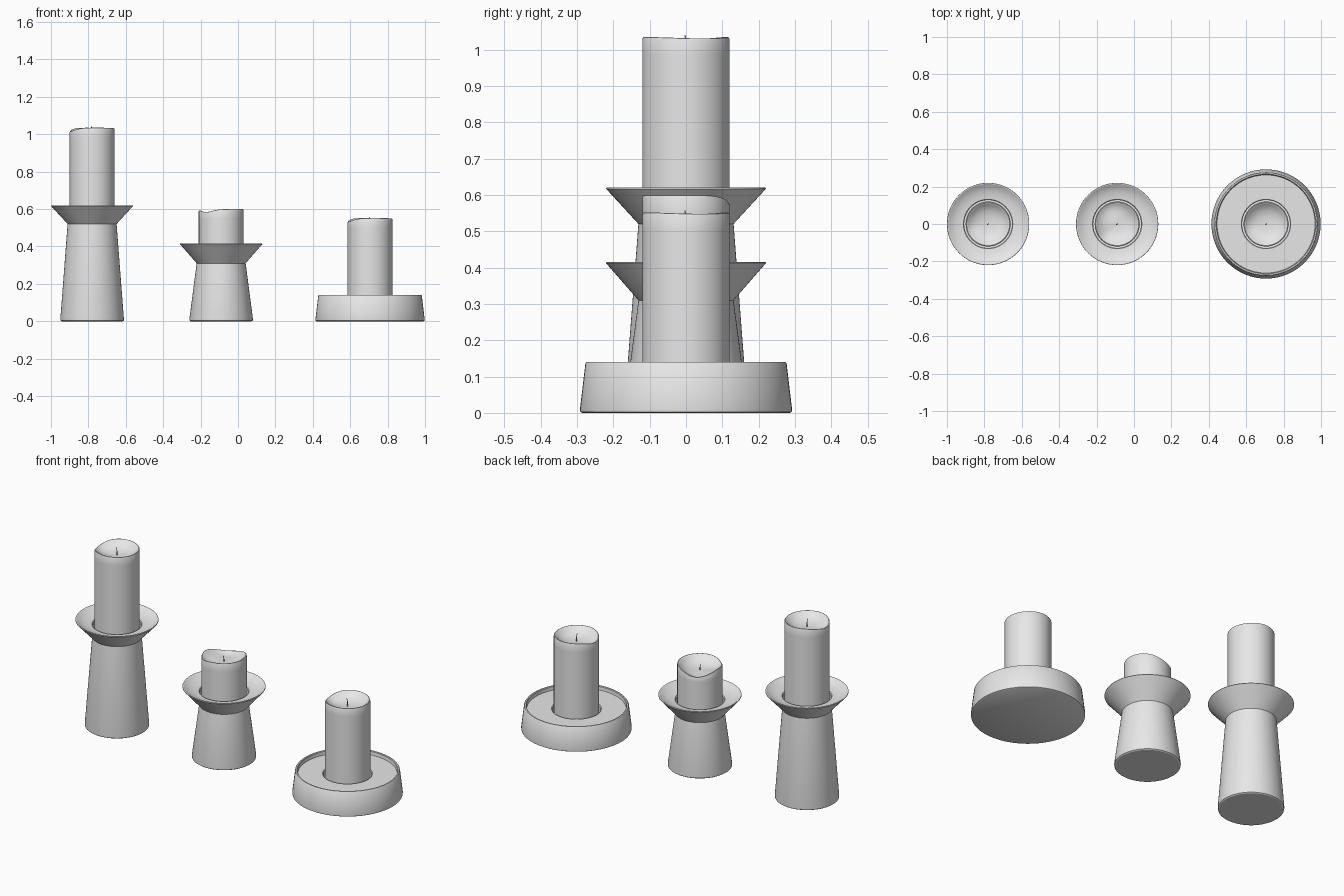
import bpy, bmesh, math
from mathutils import Vector

cube = bpy.data.objects.get("Cube")
if cube:
    bpy.data.objects.remove(cube, do_unlink=True)

SEGMENTS = 64

grey = bpy.data.materials.new("plain grey")
grey.use_nodes = True
COLOUR = (0.8, 0.8, 0.8, 1)
grey.diffuse_color = COLOUR
grey.node_tree.nodes["Principled BSDF"].inputs["Base Color"].default_value = COLOUR


def lathe(name, x, profile, offset=None):
    """Spin (radius, z, offset weight) points around a vertical axis at x."""
    bm = bmesh.new()
    rings = []
    for r, z, *w in profile:
        if r == 0:
            rings.append([bm.verts.new((0, 0, z))] * SEGMENTS)
            continue
        ring = []
        for i in range(SEGMENTS):
            a = math.tau * i / SEGMENTS
            dz = w[0] * offset(a) if w and offset else 0
            ring.append(bm.verts.new((r * math.cos(a), r * math.sin(a), z + dz)))
        rings.append(ring)
    for lower, upper in zip(rings, rings[1:]):
        for i in range(SEGMENTS):
            j = (i + 1) % SEGMENTS
            corners = dict.fromkeys((lower[i], lower[j], upper[j], upper[i]))
            bm.faces.new(corners)
    bmesh.ops.recalc_face_normals(bm, faces=bm.faces)
    me = bpy.data.meshes.new(name)
    bm.to_mesh(me)
    bm.free()
    me.materials.append(grey)
    me.shade_smooth()
    me.set_sharp_from_angle(angle=math.radians(32))
    ob = bpy.data.objects.new(name, me)
    ob.location.x = x
    bpy.context.collection.objects.link(ob)


def dip(a, centre, width):
    """Smooth bump around an angle, given in degrees."""
    d = (math.degrees(a) - centre + 180) % 360 - 180
    return math.exp(-(d / width) ** 2)


def side_dip(a):
    return -0.02 * dip(a, 190, 38) - 0.004 * dip(a, 20, 50)


def wavy_dip(a):
    return -0.032 * dip(a, 115, 48) - 0.016 * dip(a, 225, 30)


def flared_holder(name, x, waist, rim):
    # tapered foot, flared collar, shallow dish and candle socket
    lathe(name, x, [
        (0, 0), (0.163, 0), (0.169, 0.004), (0.17, 0.012),
        (0.131, waist), (0.22, rim - 0.003), (0.219, rim), (0.214, rim),
        (0.195, rim - 0.013), (0.172, rim - 0.022), (0.148, rim - 0.027),
        (0.132, rim - 0.029), (0.128, rim - 0.033),
        (0.128, rim - 0.1), (0, rim - 0.1)])


def candle(name, x, bottom, top, offset):
    # straight wax body with a melted hollow
    lathe(name, x, [
        (0, bottom), (0.12, bottom), (0.12, top - 0.05, 0.3), (0.12, top - 0.005, 1),
        (0.118, top - 0.001, 1), (0.115, top, 1), (0.111, top - 0.002, 1),
        (0.104, top - 0.009, 0.9), (0.09, top - 0.021, 0.7),
        (0.07, top - 0.032, 0.4), (0.045, top - 0.039, 0.15),
        (0.02, top - 0.042), (0, top - 0.043)], offset)


def wick(name, x, top):
    # thin, slightly bent wick
    cu = bpy.data.curves.new(name, "CURVE")
    cu.dimensions = "3D"
    cu.bevel_depth = 0.002
    cu.bevel_resolution = 1
    cu.use_fill_caps = True
    path = [Vector((0, 0, -0.05)), Vector((0, 0, -0.02)),
            Vector((-0.001, -0.001, -0.005)), Vector((-0.004, -0.003, 0.005))]
    spline = cu.splines.new("POLY")
    spline.points.add(len(path) - 1)
    for p, v in zip(spline.points, path):
        p.co = (*v, 1)
    cu.materials.append(grey)
    ob = bpy.data.objects.new(name, cu)
    ob.location = (x, 0, top)
    bpy.context.collection.objects.link(ob)


# Holders
flared_holder("tall_holder", -0.78, 0.52, 0.62)
flared_holder("short_holder", -0.09, 0.31, 0.415)
lathe("wide_holder", 0.706, [
    (0, 0), (0.286, 0), (0.291, 0.003), (0.292, 0.01),
    (0.277, 0.136), (0.274, 0.14), (0.267, 0.14), (0.264, 0.137),
    (0.262, 0.118), (0.132, 0.118), (0.128, 0.114),
    (0.128, 0.04), (0, 0.04)])

# Candles and wicks
for size, x, bottom, top, shape in (
        ("tall", -0.78, 0.52, 1.035, side_dip),
        ("short", -0.09, 0.315, 0.6, wavy_dip),
        ("wide", 0.706, 0.04, 0.552, side_dip)):
    candle(size + "_candle", x, bottom, top, shape)
    wick(size + "_wick", x, top - (0.015 if size == "short" else 0))
